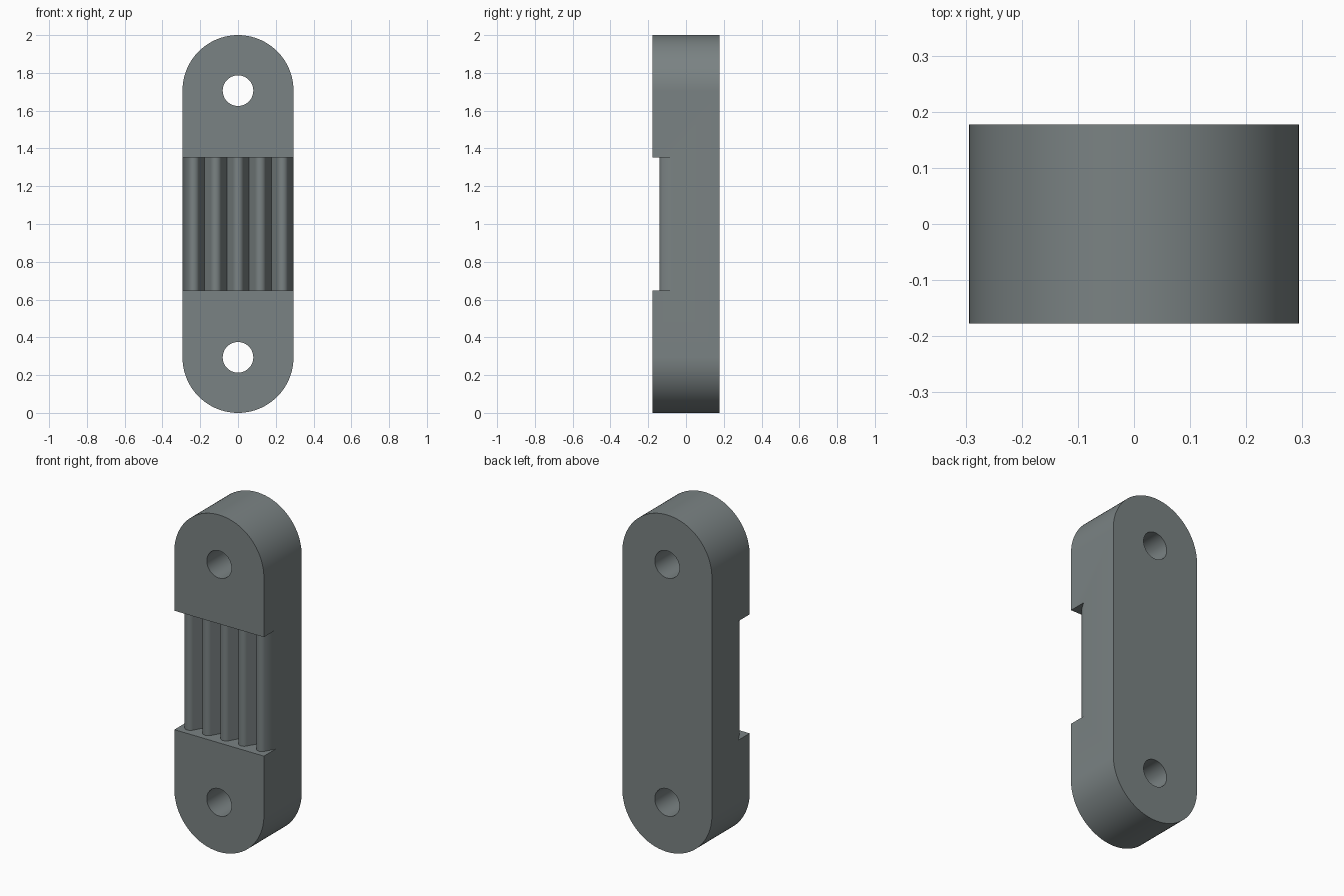
import bpy, bmesh, math
from mathutils import Vector

if "Cube" in bpy.data.objects:
    bpy.data.objects.remove(bpy.data.objects["Cube"])

R, HALF_DEPTH, HOLE_R = 0.294, 0.177, 0.081
Z_LOW, Z_HIGH = R, 2 - R
NOTCH_LOW, NOTCH_HIGH = 0.647, 1.353
VALLEY_Y, TEETH, TIP_R = -0.07, 5, 0.031

steel = bpy.data.materials.new("steel grey")
steel.diffuse_color = (0.195, 0.225, 0.228, 1)
steel.use_nodes = True
steel.node_tree.nodes["Principled BSDF"].inputs["Base Color"].default_value = steel.diffuse_color


def prism(name, points, offset):
    """Extrude a closed outline of 3D points along an offset vector."""
    bm = bmesh.new()
    face = bm.faces.new([bm.verts.new(p) for p in points])
    new = bmesh.ops.extrude_face_region(bm, geom=[face])["geom"]
    bmesh.ops.translate(bm, vec=Vector(offset),
                        verts=[g for g in new if isinstance(g, bmesh.types.BMVert)])
    bmesh.ops.recalc_face_normals(bm, faces=bm.faces)
    mesh = bpy.data.meshes.new(name)
    bm.to_mesh(mesh)
    bm.free()
    mesh.materials.append(steel)
    obj = bpy.data.objects.new(name, mesh)
    bpy.context.collection.objects.link(obj)
    return obj


def arc(cz, r, start, end, steps, y):
    angles = [math.radians(start + (end - start) * i / steps) for i in range(steps + 1)]
    return [(r * math.cos(a), y, cz + r * math.sin(a)) for a in angles]


# Body: slab with fully rounded ends
outline = arc(Z_HIGH, R, 0, 180, 48, -HALF_DEPTH) + arc(Z_LOW, R, 180, 360, 48, -HALF_DEPTH)
body = prism("grip_body", outline, (0, 2 * HALF_DEPTH, 0))

# Mounting hole cutters
cutters = [prism("hole_cutter", arc(z, HOLE_R, 0, 354.375, 63, -0.3), (0, 0.6, 0))
           for z in (Z_LOW, Z_HIGH)]

# Notch cutter: its back edge follows a row of round-tipped 60 degree teeth
pitch = 2 * R / TEETH
tip_centre = VALLEY_Y - (pitch / 2 * math.sqrt(3) - 2 * TIP_R)
back = [(-R - 0.01, VALLEY_Y + 0.01 * math.sqrt(3))]
for i in range(TEETH):
    cx = -R + pitch * (i + 0.5)
    if i:
        back.append((cx - pitch / 2, VALLEY_Y))
    for k in range(17):
        a = math.radians(210 + 120 * k / 16)
        back.append((cx + TIP_R * math.cos(a), tip_centre + TIP_R * math.sin(a)))
back += [(R + 0.01, VALLEY_Y + 0.01 * math.sqrt(3)), (R + 0.01, -0.3), (-R - 0.01, -0.3)]
cutters.append(prism("tooth_notch_cutter", [(x, y, NOTCH_LOW) for x, y in back],
                     (0, 0, NOTCH_HIGH - NOTCH_LOW)))

# Cut the holes and the toothed notch
bpy.context.view_layer.objects.active = body
body.select_set(True)
for cutter in cutters:
    cut = body.modifiers.new("cut", "BOOLEAN")
    cut.operation, cut.solver, cut.object = "DIFFERENCE", "EXACT", cutter
    bpy.ops.object.modifier_apply(modifier=cut.name)
    bpy.data.objects.remove(cutter)

# Smooth curved walls, crisp edges
bpy.ops.object.shade_smooth_by_angle(angle=math.radians(30))
weighted = body.modifiers.new("weighted normals", "WEIGHTED_NORMAL")
weighted.keep_sharp = True
